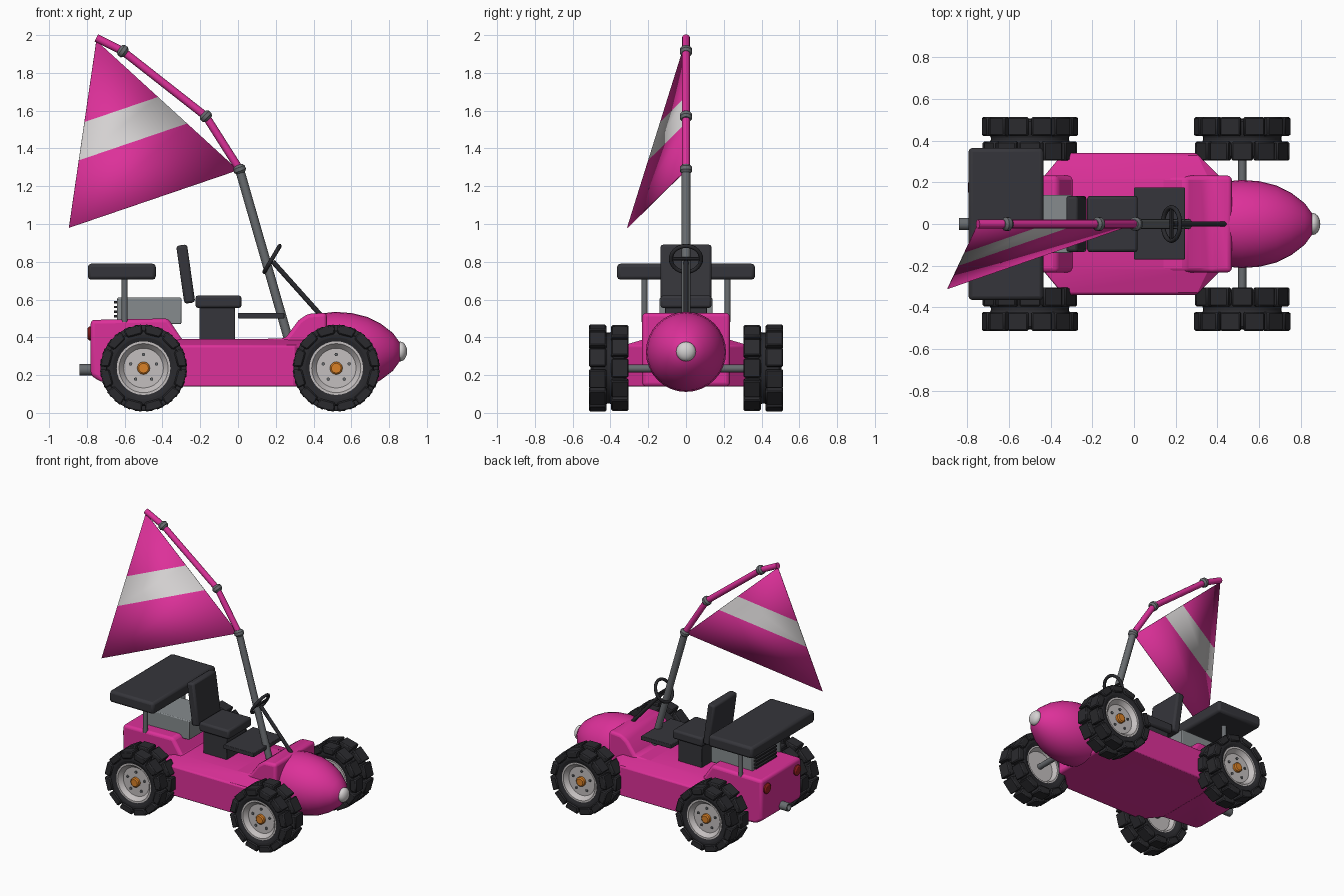
import bpy, bmesh, math
from mathutils import Vector, Matrix

old = bpy.data.objects.get("Cube")
if old:
    bpy.data.objects.remove(old, do_unlink=True)


def material(name, r, g, b):
    m = bpy.data.materials.new(name)
    m.use_nodes = True
    m.diffuse_color = (r, g, b, 1)
    m.node_tree.nodes["Principled BSDF"].inputs["Base Color"].default_value = (r, g, b, 1)
    return m


PINK = material("hot pink", 0.72, 0.03, 0.32)
PAD = material("dark upholstery", 0.036, 0.036, 0.043)
RUBBER = material("black rubber", 0.023, 0.023, 0.027)
STEEL = material("grey steel", 0.14, 0.15, 0.16)
CAST = material("engine grey", 0.24, 0.26, 0.27)
RIM = material("light rim grey", 0.55, 0.52, 0.52)
WHITE = material("off white", 0.66, 0.64, 0.64)
ORANGE = material("hub orange", 0.7, 0.22, 0.02)
RED = material("lamp red", 0.33, 0.015, 0.015)


def finish(bm, name, mats, bevel=0, segments=2, angle=35):
    bmesh.ops.recalc_face_normals(bm, faces=bm.faces)
    mesh = bpy.data.meshes.new(name)
    bm.to_mesh(mesh)
    bm.free()
    ob = bpy.data.objects.new(name, mesh)
    bpy.context.collection.objects.link(ob)
    for m in (mats if isinstance(mats, list) else [mats]):
        mesh.materials.append(m)
    bpy.ops.object.select_all(action='DESELECT')
    ob.select_set(True)
    bpy.context.view_layer.objects.active = ob
    bpy.ops.object.shade_smooth_by_angle(angle=math.radians(angle))
    if bevel:
        mod = ob.modifiers.new("soft edges", 'BEVEL')
        mod.width, mod.segments, mod.limit_method = bevel, segments, 'ANGLE'
    return ob


def box(name, lo, hi, mat, bevel=0.0, tilt=0.0):
    lo, hi = Vector(lo), Vector(hi)
    bm = bmesh.new()
    bmesh.ops.create_cube(bm, size=1, matrix=Matrix.Translation((lo + hi) / 2)
                          @ Matrix.Rotation(tilt, 4, 'Y') @ Matrix.Diagonal((*(hi - lo), 1)))
    return finish(bm, name, mat, bevel)


def frame(pos, axis):
    return Matrix.Translation(pos) @ Vector(axis).to_track_quat('Z', 'Y').to_matrix().to_4x4()


def spin(bm, profile, steps):
    """Revolve (radius, height) points about z."""
    vs = [bm.verts.new((r, 0, h)) for r, h in profile]
    es = [bm.edges.new(p) for p in zip(vs, vs[1:])]
    bmesh.ops.spin(bm, geom=vs + es, cent=(0, 0, 0), axis=(0, 0, 1),
                   angle=math.tau, steps=steps, use_duplicate=False)
    bmesh.ops.remove_doubles(bm, verts=bm.verts, dist=0.0002)


def lathe(name, profile, pos, axis, mat, steps=32, angle=35):
    bm = bmesh.new()
    spin(bm, profile, steps)
    bm.transform(frame(pos, axis))
    return finish(bm, name, mat, angle=angle)


def tube(name, a, b, r, mat, steps=12):
    a, b = Vector(a), Vector(b)
    d = (b - a).length
    return lathe(name, [(0, 0), (r, 0), (r, d), (0, d)], a, b - a, mat, steps)


def ball(name, pos, scale, mat):
    bm = bmesh.new()
    bmesh.ops.create_uvsphere(bm, u_segments=20, v_segments=12, radius=1,
                              matrix=Matrix.Translation(pos) @ Matrix.Diagonal((*scale, 1)))
    return finish(bm, name, mat, angle=60)


# Body: side profile pulled across the width
side = [(-0.78, 0.2), (-0.73, 0.165), (-0.4, 0.14), (0.47, 0.14), (0.47, 0.53), (0.37, 0.525),
        (0.32, 0.49), (0.25, 0.395), (-0.29, 0.38), (-0.37, 0.5), (-0.78, 0.492)]
bm = bmesh.new()
face = bm.faces.new([bm.verts.new((x, -0.232, z)) for x, z in side])
moved = bmesh.ops.extrude_face_region(bm, geom=[face])["geom"]
bmesh.ops.translate(bm, vec=(0, 0.464, 0),
                    verts=[v for v in moved if isinstance(v, bmesh.types.BMVert)])
finish(bm, "body", PINK, 0.02, 3)

# Side pods: wide tapered slab with sloping shoulders
bm = bmesh.new()
for s in (-1, 1):
    for x, y in ((-0.44, 0.22), (-0.34, 0.34), (0.3, 0.34), (0.42, 0.22)):
        for z in (0.14, 0.355):
            bm.verts.new((x, s * y, z))
    for x in (-0.36, 0.36):
        bm.verts.new((x, s * 0.215, 0.392))
bmesh.ops.convex_hull(bm, input=bm.verts)
bmesh.ops.dissolve_limit(bm, angle_limit=0.02, verts=bm.verts, edges=bm.edges)
finish(bm, "side_pods", PINK, 0.008, 2, 25)

# Nose and lamps
lathe("nose", [(0, 0), (0.205, 0), (0.212, 0.06), (0.205, 0.15), (0.185, 0.23), (0.15, 0.3),
               (0.1, 0.365), (0.045, 0.405), (0, 0.415)], (0.455, 0, 0.323), (1, 0, 0), PINK, 32, 60)
ball("headlight", (0.86, 0, 0.325), (0.035, 0.052, 0.052), WHITE)
for s, label in ((1, "left"), (-1, "right")):
    lathe(label + "_tail_lamp", [(0, 0.018), (0.028, 0.016), (0.038, 0.008), (0.038, -0.01)],
          (-0.78, s * 0.175, 0.42), (-1, 0, 0), RED, 16)
lathe("exhaust_pipe", [(0, 0.01), (0.021, 0.01), (0.021, 0.08), (0.03, 0.08), (0.03, 0)],
      (-0.76, 0, 0.228), (-1, 0, 0), STEEL, 16)

# Engine with rear slats
box("engine", (-0.64, -0.14, 0.47), (-0.3, 0.14, 0.61), CAST, 0.006)
for i in range(4):
    z = 0.505 + 0.025 * i
    box("engine_slat", (-0.657, -0.12, z), (-0.635, 0.12, z + 0.012), RUBBER)

# Rear deck on two posts
box("rear_deck", (-0.795, -0.365, 0.705), (-0.435, 0.365, 0.79), PAD, 0.018)
for s in (-1, 1):
    tube("deck_post", (-0.6, s * 0.22, 0.48), (-0.6, s * 0.22, 0.72), 0.016, STEEL)

# Seat
box("seat_base", (-0.205, -0.11, 0.37), (-0.015, 0.11, 0.57), PAD, 0.004)
box("seat_cushion", (-0.225, -0.135, 0.555), (0.018, 0.135, 0.622), PAD, 0.014)
box("seat_back", (-0.306, -0.135, 0.58), (-0.248, 0.135, 0.89), PAD, 0.014, math.radians(-8))
box("front_tray", (0, -0.17, 0.5), (0.245, 0.175, 0.53), PAD, 0.004)

# Steering wheel and column
ring = [(0.08 + 0.011 * math.cos(t), 0.011 * math.sin(t)) for t in
        (math.tau * i / 8 for i in range(9))]
hub, tilt = (0.18, 0, 0.815), (0.86, 0, -0.51)
lathe("steering_wheel", ring, hub, tilt, RUBBER, 28, 80)
tube("steering_column", (0.185, 0, 0.8), (0.44, 0, 0.515), 0.013, RUBBER)
tube("steering_spoke", (0.18, -0.08, 0.815), (0.18, 0.08, 0.815), 0.009, RUBBER, 8)

# Mast with bent pink upper spar and collars
path = [Vector((x, 0, z)) for x, z in
        ((0.27, 0.38), (0.008, 1.29), (-0.17, 1.57), (-0.61, 1.915), (-0.75, 1.985))]
for i, (a, b) in enumerate(zip(path, path[1:])):
    tube("mast" if i == 0 else "spar", a, b, 0.024 if i == 0 else 0.021, PINK if i else STEEL)
for i in (1, 2, 3):
    axis = path[i + 1] - path[i - 1]
    lathe("spar_collar", [(0, -0.023), (0.022, -0.023), (0.033, -0.01), (0.033, 0.01),
                          (0.022, 0.023), (0, 0.023)], path[i], axis, STEEL, 16)

# Flag: thin triangle split into bands, the middle one white
peak, foot, tip = Vector((-0.75, 0, 1.97)), Vector((0, 0, 1.285)), Vector((-0.895, -0.31, 0.98))
bm = bmesh.new()
rows = [[bm.verts.new(peak)]]
for t in (0.435, 0.64, 1):
    rows.append([bm.verts.new(peak.lerp(foot, t)), bm.verts.new(peak.lerp(tip, t))])
for i, (a, b) in enumerate(zip(rows, rows[1:])):
    bm.faces.new(a + b[::-1]).material_index = int(i == 1)
flag = finish(bm, "flag", [PINK, WHITE])
thick = flag.modifiers.new("cloth thickness", 'SOLIDIFY')
thick.thickness, thick.offset = 0.005, 0

# Wheels: twin-ring tyre with staggered tread blocks, rim, hub and bolts
TYRE = [(0.135, -0.085), (0.17, -0.098), (0.2, -0.09), (0.2, -0.03), (0.185, 0),
        (0.2, 0.03), (0.2, 0.09), (0.17, 0.098), (0.135, 0.085)]
DISH = [(0, 0.06), (0.105, 0.06), (0.12, 0.078), (0.13, 0.09), (0.142, 0.09), (0.142, -0.085),
        (0.125, -0.085), (0.11, -0.05), (0, -0.05)]
BLOCKS = 12
for x, end in ((0.52, "front"), (-0.5, "rear")):
    tube(end + "_axle", (x, -0.4, 0.235), (x, 0.4, 0.235), 0.02, STEEL)
    for s, label in ((1, "left"), (-1, "right")):
        name, pos, out = f"{end}_{label}_", Vector((x, s * 0.41, 0.237)), Vector((0, s, 0))
        bm = bmesh.new()
        spin(bm, TYRE, 36)
        for row, mid in enumerate((-0.06, 0.058)):
            for k in range(BLOCKS):
                turn = Matrix.Rotation(math.tau * (k + row / 2) / BLOCKS, 4, 'Z')
                made = bmesh.ops.create_cube(bm, size=1, matrix=turn
                                             @ Matrix.Translation((0.202, 0, mid))
                                             @ Matrix.Diagonal((0.05, 0.104, 0.092, 1)))
                for v in made["verts"]:  # taper towards the axle
                    local = turn.inverted() @ v.co
                    if local.x < 0.2:
                        local.y *= 0.8
                        v.co = turn @ local
        bm.transform(frame(pos, out))
        finish(bm, name + "tyre", RUBBER, 0.007, 1)
        lathe(name + "rim", DISH, pos, out, RIM)
        lathe(name + "hub", [(0, 0.085), (0.026, 0.085), (0.034, 0.078), (0.034, 0.05)],
              pos, out, ORANGE, 12)
        for k in range(5):
            t = math.tau * k / 5
            spot = pos + Vector((0.072 * math.sin(t), s * 0.055, 0.072 * math.cos(t)))
            tube(name + "bolt", spot, spot + out * 0.013, 0.009, STEEL, 8)
